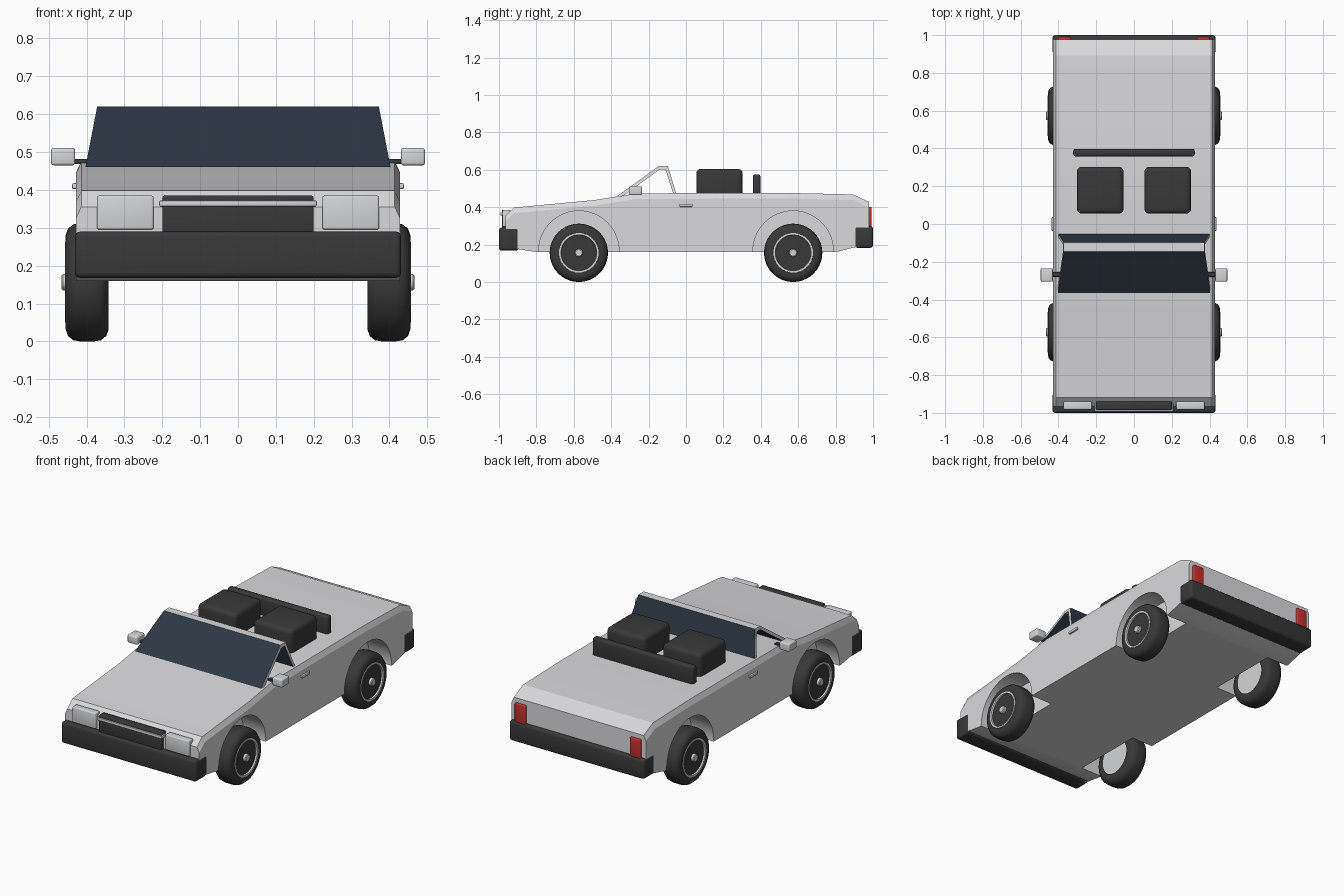
import bpy, bmesh, math
from mathutils import Matrix, Vector

if "Cube" in bpy.data.objects:
    bpy.data.objects.remove(bpy.data.objects["Cube"])


def mat(name, r, g, b):
    m = bpy.data.materials.new(name)
    m.diffuse_color = (r, g, b, 1)
    m.use_nodes = True
    m.node_tree.nodes["Principled BSDF"].inputs["Base Color"].default_value = m.diffuse_color
    return m


PAINT = mat("silver_paint", 0.70, 0.70, 0.72)
BLACK = mat("black_rubber", 0.04, 0.04, 0.04)
GLASS = mat("dark_glass", 0.026, 0.039, 0.058)
RED = mat("red_lens", 0.55, 0.03, 0.03)
LAMP = mat("lamp_chrome", 0.66, 0.67, 0.68)


def make(name, bm, *mats, smooth=True):
    bmesh.ops.recalc_face_normals(bm, faces=bm.faces)
    me = bpy.data.meshes.new(name)
    bm.to_mesh(me)
    bm.free()
    ob = bpy.data.objects.new(name, me)
    bpy.context.collection.objects.link(ob)
    for m in mats:
        me.materials.append(m)
    bpy.ops.object.select_all(action='DESELECT')
    ob.select_set(True)
    bpy.context.view_layer.objects.active = ob
    if smooth:
        bpy.ops.object.shade_smooth_by_angle(angle=math.radians(35))
    return ob


def box(name, x, y, z, m, bevel=0.008, seg=3):
    """Rounded box from its (min, max) ranges."""
    bm = bmesh.new()
    bmesh.ops.create_cube(bm, size=1)
    for v in bm.verts:
        v.co = Vector([(a + b) / 2 + c * (b - a) for (a, b), c in zip((x, y, z), v.co)])
    if bevel:
        bmesh.ops.bevel(bm, geom=bm.edges[:], offset=bevel, segments=seg,
                        profile=0.5, affect='EDGES')
    return make(name, bm, m)


def pair(name, x, *args, **kw):
    """Same box on the left and right."""
    box("right_" + name, x, *args, **kw)
    box("left_" + name, (-x[1], -x[0]), *args, **kw)


def loft(sections):
    """Closed solid through rings of equal length."""
    bm = bmesh.new()
    rings = [[bm.verts.new(p) for p in s] for s in sections]
    n = len(rings[0])
    for a, b in zip(rings, rings[1:]):
        for i in range(n):
            j = (i + 1) % n
            bm.faces.new((a[i], a[j], b[j], b[i]))
    bm.faces.new(rings[0])
    bm.faces.new(rings[-1])
    return bm


def lathe(name, profile, s, centre, m, steps=40):
    """Turn an (x, radius) profile about the wheel axle."""
    bm = bmesh.new()
    vs = [bm.verts.new((s * x, 0, r)) for x, r in profile]
    es = [bm.edges.new(p) for p in zip(vs, vs[1:])]
    bmesh.ops.spin(bm, geom=vs + es, cent=(0, 0, 0), axis=(1, 0, 0),
                   angle=2 * math.pi, steps=steps)
    bmesh.ops.remove_doubles(bm, verts=bm.verts, dist=1e-5)
    bmesh.ops.translate(bm, verts=bm.verts, vec=(0, *centre))
    return make(name, bm, m)


# Body: side profile with chamfered shoulders
TOP = [(-0.965, 0.355), (-0.918, 0.398), (-0.49, 0.438), (-0.26, 0.474),
       (0.55, 0.476), (0.893, 0.468), (0.978, 0.428)]
LOW = [(0.978, 0.20), (0.90, 0.185), (0.80, 0.16), (-0.80, 0.16),
       (-0.90, 0.176), (-0.965, 0.20)]


def body_ring(x, drop):
    return [(x, y, z - drop) for y, z in TOP] + [(x, y, z) for y, z in LOW]


body = make("body", loft([body_ring(-0.428, 0.03), body_ring(-0.414, 0),
                          body_ring(0.414, 0), body_ring(0.428, 0.03)]),
            PAINT, smooth=False)

# Wheel wells cut into the body sides
WHEELS = [(sy, sx) for sy in (-0.573, 0.573) for sx in (-1, 1)]
for y, s in WHEELS:
    bm = bmesh.new()
    bmesh.ops.create_cone(bm, cap_ends=True, segments=48, radius1=0.215,
                          radius2=0.215, depth=0.3,
                          matrix=Matrix.Translation((s * 0.44, y, 0.165))
                          @ Matrix.Rotation(math.pi / 2, 4, 'Y'))
    cutter = make("wheel_well_cutter", bm, PAINT, smooth=False)
    cutter.hide_render = True
    mod = body.modifiers.new("well", 'BOOLEAN')
    mod.operation, mod.solver, mod.object = 'DIFFERENCE', 'EXACT', cutter
    bpy.context.view_layer.objects.active = body
    bpy.ops.object.modifier_apply(modifier=mod.name)
    bpy.data.objects.remove(cutter)
bpy.ops.object.select_all(action='DESELECT')
body.select_set(True)
bpy.context.view_layer.objects.active = body
bpy.ops.object.shade_smooth_by_angle(angle=math.radians(20))

# Wheels
for y, s in WHEELS:
    tag = ("front_" if y < 0 else "rear_") + ("right_" if s > 0 else "left_")
    c = (y, 0.156)
    lathe(tag + "tyre", [(0.343, 0.10), (0.342, 0.125), (0.348, 0.142), (0.362, 0.153),
                         (0.38, 0.156), (0.417, 0.156), (0.435, 0.153), (0.449, 0.142),
                         (0.455, 0.125), (0.454, 0.098)], s, c, BLACK)
    lathe(tag + "rim_back", [(0.348, 0), (0.348, 0.112), (0.36, 0.112)], s, c, LAMP)
    lathe(tag + "wheel_disc", [(0.448, 0), (0.448, 0.11)], s, c, BLACK)
    lathe(tag + "rim_ring", [(0.446, 0.094), (0.457, 0.096), (0.457, 0.106),
                             (0.446, 0.108)], s, c, LAMP)
    lathe(tag + "hub", [(0.44, 0.022), (0.462, 0.022), (0.466, 0.017), (0.466, 0)],
          s, c, LAMP, steps=20)

# Windscreen hoop: glass front and back panes, painted edges and top
OUTER = [(-0.365, 0.461), (-0.145, 0.62), (-0.097, 0.62), (-0.05, 0.465)]
INNER = [(-0.066, 0.465), (-0.11, 0.602), (-0.14, 0.602), (-0.334, 0.461)]


def hoop_ring(s):
    return [(s * (0.402 - 0.03 * (z - 0.465) / 0.155), y, z) for y, z in OUTER + INNER]


hoop = make("windscreen", loft([hoop_ring(-1), hoop_ring(1)]), PAINT, GLASS, smooth=False)
for p in hoop.data.polygons:
    p.material_index = int(abs(p.normal.x) < 0.5 and abs(p.normal.z) < 0.9)

# Seats and the bar behind them
pair("seat", (0.055, 0.302), (0.055, 0.302), (0.44, 0.605), BLACK, 0.025, 4)
box("rear_bar", (-0.322, 0.322), (0.358, 0.398), (0.465, 0.575), BLACK, 0.012)

# Bumpers
box("front_bumper", (-0.431, 0.431), (-1.0, -0.895), (0.168, 0.29), BLACK, 0.014)
box("rear_bumper", (-0.431, 0.431), (0.90, 1.0), (0.183, 0.298), BLACK, 0.014)

# Grille with trim bars, lamps
box("grille", (-0.2, 0.2), (-0.985, -0.94), (0.275, 0.385), BLACK, 0.006)
for label, z in (("upper", 0.364), ("lower", 0.276)):
    box(label + "_grille_trim", (-0.208, 0.208), (-0.993, -0.95),
        (z - 0.008, z + 0.008), LAMP, 0.004, 2)
pair("headlight", (0.223, 0.373), (-0.982, -0.94), (0.295, 0.385), LAMP, 0.006)
pair("tail_light", (0.333, 0.402), (0.955, 0.992), (0.285, 0.402), RED, 0.006)

# Side mirrors and door handles
pair("mirror", (0.43, 0.494), (-0.305, -0.235), (0.465, 0.511), LAMP, 0.007)
pair("mirror_stalk", (0.385, 0.435), (-0.28, -0.255), (0.468, 0.482), BLACK, 0.003, 2)
pair("door_handle", (0.42, 0.438), (-0.036, 0.036), (0.402, 0.418), LAMP, 0.004, 2)
